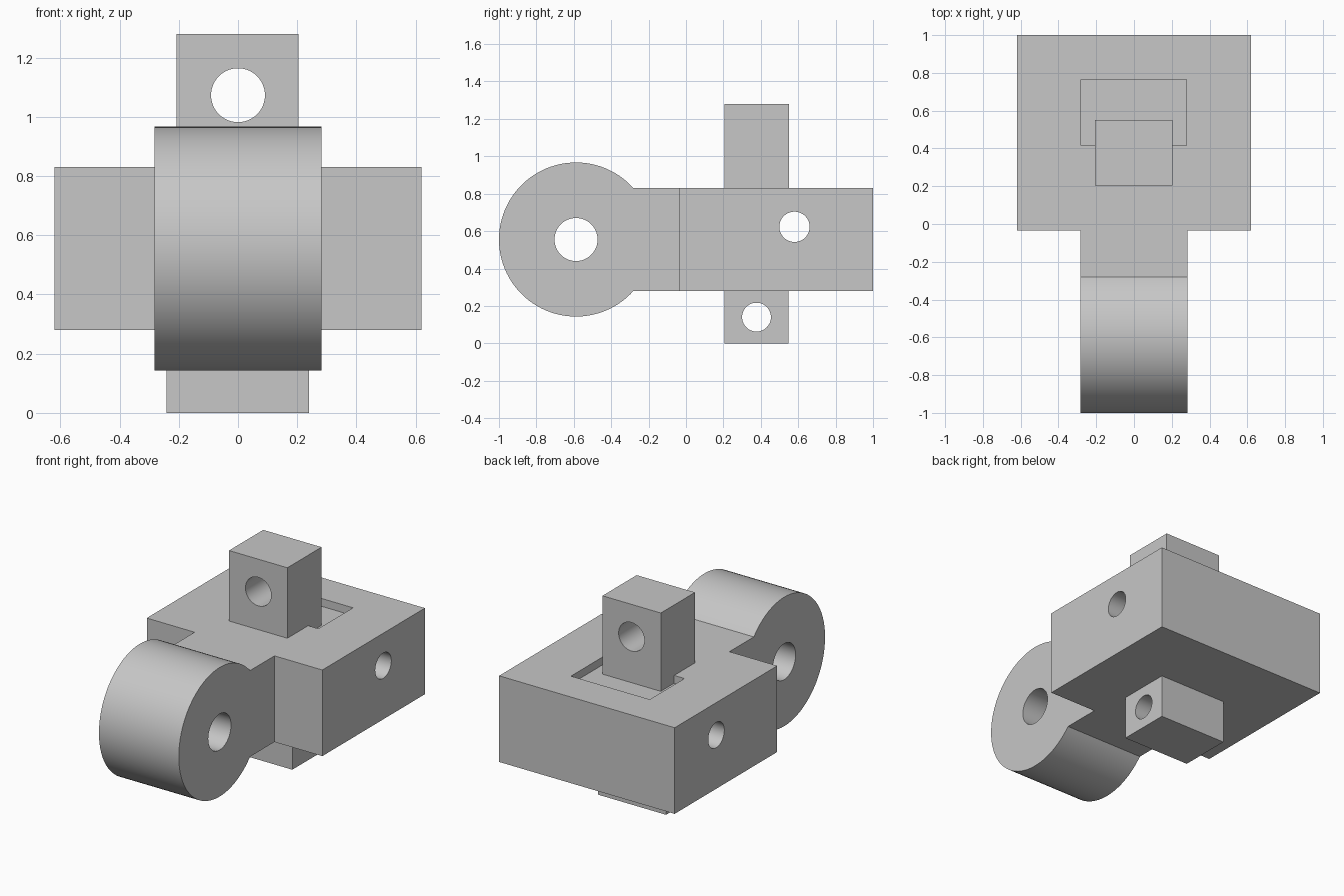
import bpy
import math

if "Cube" in bpy.data.objects:
    bpy.data.objects.remove(bpy.data.objects["Cube"], do_unlink=True)

grey = bpy.data.materials.new("plain_grey")
grey.use_nodes = True
tone = (0.57, 0.57, 0.57, 1)
grey.diffuse_color = tone
grey.node_tree.nodes["Principled BSDF"].inputs["Base Color"].default_value = tone


def box(name, x, y, z):
    """Box from (min, max) ranges along each axis."""
    spans = (x, y, z)
    bpy.ops.mesh.primitive_cube_add(size=1, location=[(a + b) / 2 for a, b in spans])
    obj = bpy.context.object
    obj.name = name
    obj.scale = [b - a for a, b in spans]
    bpy.ops.object.transform_apply(location=True, rotation=True, scale=True)
    obj.data.materials.append(grey)
    return obj


def rod(name, centre, radius, length, axis):
    """Round bar along the x or y axis."""
    turn = (0, math.pi / 2, 0) if axis == "x" else (math.pi / 2, 0, 0)
    bpy.ops.mesh.primitive_cylinder_add(vertices=96, radius=radius, depth=length,
                                        location=centre, rotation=turn)
    obj = bpy.context.object
    obj.name = name
    bpy.ops.object.transform_apply(location=True, rotation=True, scale=True)
    obj.data.materials.append(grey)
    return obj


def combine(target, tool, operation):
    """Apply a boolean and discard the tool."""
    bpy.ops.object.select_all(action="DESELECT")
    bpy.context.view_layer.objects.active = target
    target.select_set(True)
    mod = target.modifiers.new(operation, "BOOLEAN")
    mod.operation, mod.solver, mod.object = operation, "EXACT", tool
    bpy.ops.object.modifier_apply(modifier=mod.name)
    bpy.data.objects.remove(tool, do_unlink=True)


MID = 0.555   # height of the knuckle axis
LOW, HIGH = 0.28, 0.83

# Main block with neck and round knuckle
body = box("main_body", (-0.62, 0.62), (-0.035, 1), (LOW, HIGH))
combine(body, box("neck", (-0.282, 0.282), (-0.5, 0.1), (LOW, HIGH)), "UNION")
combine(body, rod("knuckle", (0, -0.588, MID), 0.412, 0.564, "x"), "UNION")

# Pivot hole, cross hole and shallow top recess
combine(body, rod("pivot_hole", (0, -0.588, MID), 0.115, 1, "x"), "DIFFERENCE")
combine(body, rod("cross_hole", (0, 0.58, 0.623), 0.081, 2, "x"), "DIFFERENCE")
combine(body, box("recess", (-0.28, 0.277), (0.415, 0.765), (0.78, 1)), "DIFFERENCE")

# Upper post with a front-to-back hole
post = box("upper_post", (-0.207, 0.205), (0.205, 0.55), (0.77, 1.28))
combine(post, rod("post_hole", (0, 0.38, 1.073), 0.091, 1, "y"), "DIFFERENCE")

# Lower tab with a side-to-side hole
tab = box("lower_tab", (-0.242, 0.24), (0.205, 0.547), (0, 0.3))
combine(tab, rod("tab_hole", (0, 0.377, 0.14), 0.077, 1, "x"), "DIFFERENCE")

# Smooth the round surfaces, keep the edges sharp
bpy.ops.object.select_all(action="DESELECT")
for part in (body, post, tab):
    part.select_set(True)
bpy.context.view_layer.objects.active = body
bpy.ops.object.shade_smooth_by_angle(angle=math.radians(30))
